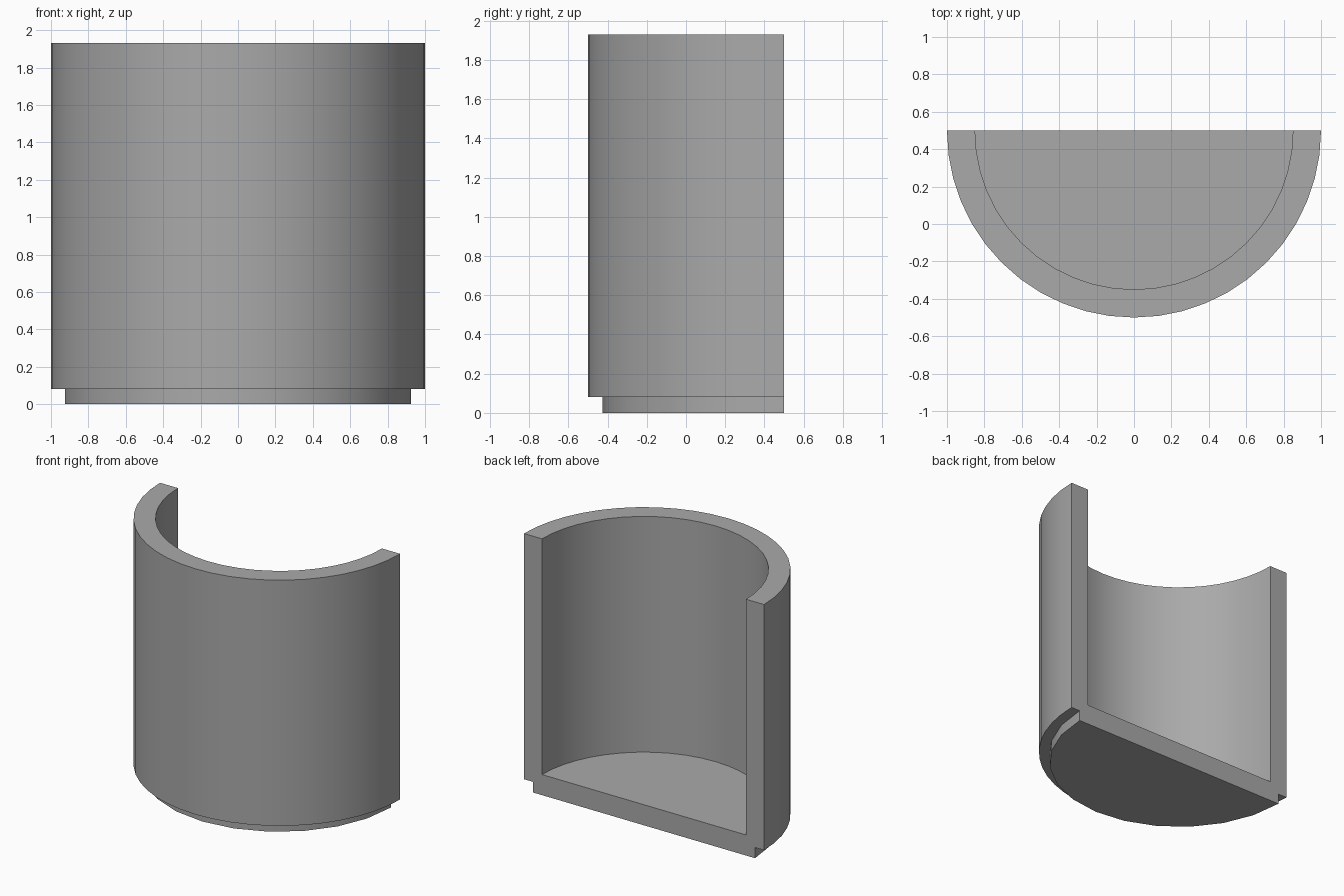
import bpy
import bmesh
from math import pi, cos, sin, radians

cube = bpy.data.objects.get("Cube")
if cube:
    bpy.data.objects.remove(cube, do_unlink=True)

# Main dimensions
OUTER, INNER, FOOT = 1.0, 0.85, 0.925
STEP, FLOOR, TOP = 0.08, 0.155, 1.93
CUT_Y = 0.5
WALL_SIDES, FOOT_SIDES = 24, 12

grey = bpy.data.materials.new("plain grey")
grey.use_nodes = True
colour = (0.4, 0.4, 0.4, 1)
grey.diffuse_color = colour
grey.node_tree.nodes["Principled BSDF"].inputs["Base Color"].default_value = colour

bm = bmesh.new()


def arc(radius, z, sides):
    """Half circle of vertices, bulging to the front from the cut plane."""
    angles = [pi + pi * i / sides for i in range(sides + 1)]
    return [bm.verts.new((radius * cos(a), CUT_Y + radius * sin(a), z)) for a in angles]


def strip(a, b):
    """Quads between two arcs with equal sides."""
    for i in range(len(a) - 1):
        bm.faces.new((a[i], a[i + 1], b[i + 1], b[i]))


foot_low = arc(FOOT, 0, FOOT_SIDES)
foot_high = arc(FOOT, STEP, FOOT_SIDES)
wall_low = arc(OUTER, STEP, WALL_SIDES)
wall_high = arc(OUTER, TOP, WALL_SIDES)
rim = arc(INNER, TOP, WALL_SIDES)
floor = arc(INNER, FLOOR, WALL_SIDES)

# Foot, outer wall, rim and inner wall
strip(foot_low, foot_high)
strip(wall_low, wall_high)
strip(wall_high, rim)
strip(rim, floor)

# Underside, step ledge and floor
bm.faces.new(foot_low[::-1])
bm.faces.new(foot_high + wall_low[::-1])
bm.faces.new(floor)

# Flat cut face across the back
section = [foot_low, foot_high, wall_low, wall_high, rim, floor]
bm.faces.new([s[0] for s in section] + [s[-1] for s in reversed(section)])

bmesh.ops.recalc_face_normals(bm, faces=bm.faces)
mesh = bpy.data.meshes.new("half_cup")
bm.to_mesh(mesh)
bm.free()
mesh.materials.append(grey)

cup = bpy.data.objects.new("half_cup", mesh)
bpy.context.collection.objects.link(cup)
bpy.ops.object.select_all(action="DESELECT")
cup.select_set(True)
bpy.context.view_layer.objects.active = cup
bpy.ops.object.shade_smooth_by_angle(angle=radians(30))
